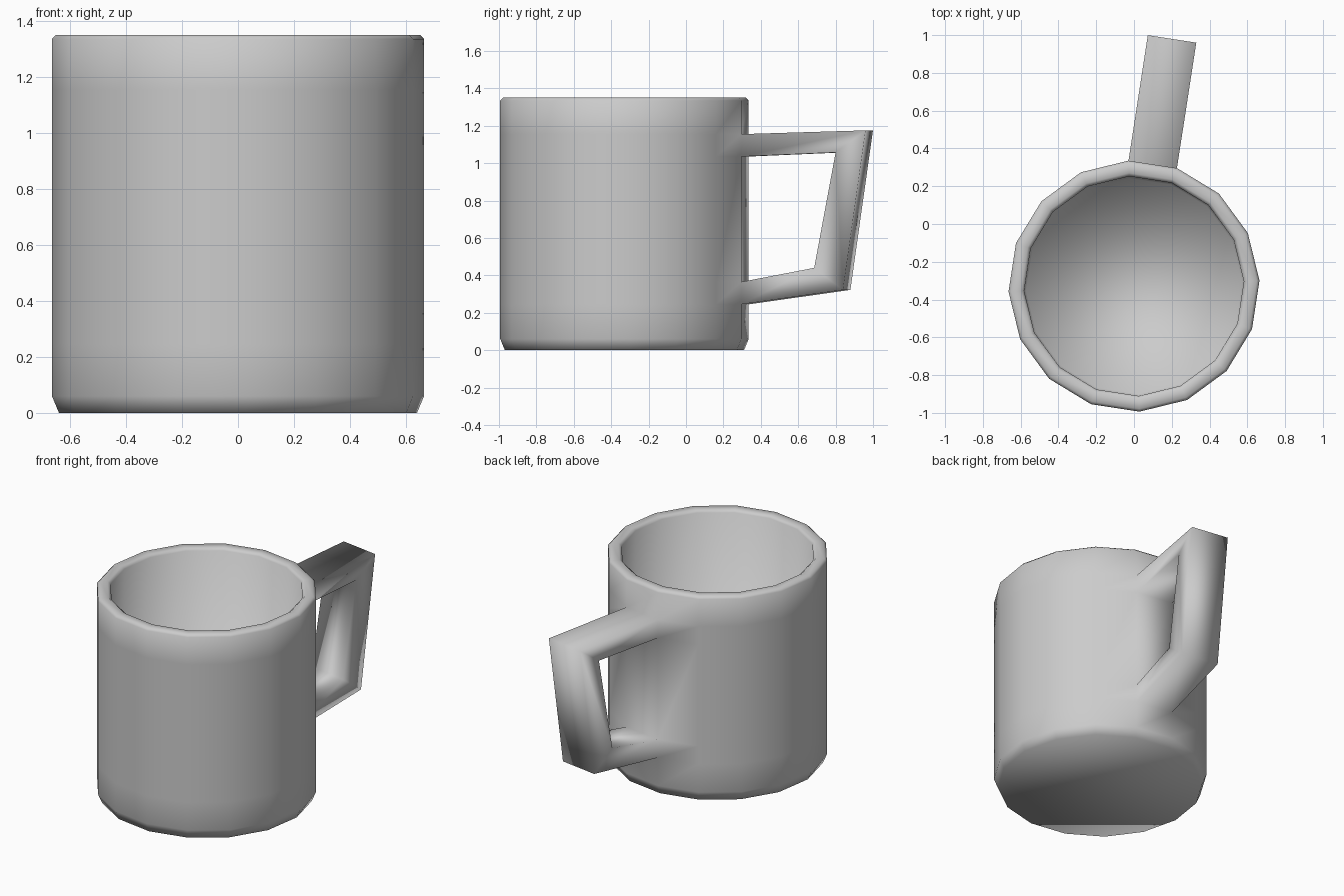
import bpy, bmesh, math
from mathutils import Vector

if "Cube" in bpy.data.objects:
    bpy.data.objects.remove(bpy.data.objects["Cube"])

SIDES = 16
CENTRE = Vector((0, -0.329, 0))
START = math.radians(2.5)

# Radius / height profile: underside, outer wall, rim, inner wall, floor
PROFILE = [(0.64, 0), (0.665, 0.06), (0.665, 0.245), (0.665, 0.365),
           (0.665, 1.035), (0.665, 1.155), (0.665, 1.335), (0.65, 1.35),
           (0.60, 1.35), (0.582, 1.335), (0.572, 0.08)]
LOW_ROOT, HIGH_ROOT = 2, 4      # profile bands the handle grows from
A, B = 3, 4                     # the two wall columns beside the handle

bm = bmesh.new()


def ring(r, z):
    return [bm.verts.new(CENTRE + Vector((r * math.cos(START + i * math.tau / SIDES),
                                          r * math.sin(START + i * math.tau / SIDES), z)))
            for i in range(SIDES)]


# Mug body, leaving two openings for the handle
rings = [ring(r, z) for r, z in PROFILE]
for k, (lo, hi) in enumerate(zip(rings, rings[1:])):
    for i in range(SIDES):
        if i == A and k in (LOW_ROOT, HIGH_ROOT):
            continue
        j = (i + 1) % SIDES
        bm.faces.new((lo[i], lo[j], hi[j], hi[i]))
bm.faces.new(rings[0][::-1])
bm.faces.new(rings[-1])

# Handle: a bent strip as wide as one wall panel, outer and inner paths
mid = START + (A + 0.5) * math.tau / SIDES
out = Vector((math.cos(mid), math.sin(mid), 0))


def pair(k, t, z):
    """Left and right corners at distance t out from the wall."""
    result = []
    for c in (A, B):
        p = rings[k][c].co + out * t
        p.z = z
        result.append(bm.verts.new(p))
    return result


def root(k):
    return [rings[k][A], rings[k][B]]


outer = [root(5), pair(5, 0.672, 1.175), pair(2, 0.55, 0.322), root(2)]
inner = [root(4), pair(4, 0.51, 1.057), pair(3, 0.394, 0.44), root(3)]
for k in range(3):
    o, p, n, m = outer[k], outer[k + 1], inner[k], inner[k + 1]
    bm.faces.new((o[0], o[1], p[1], p[0]))
    bm.faces.new((n[1], n[0], m[0], m[1]))
    bm.faces.new((o[1], n[1], m[1], p[1]))
    bm.faces.new((n[0], o[0], p[0], m[0]))

bmesh.ops.recalc_face_normals(bm, faces=bm.faces)
for f in bm.faces:
    f.smooth = True
mesh = bpy.data.meshes.new("mug")
bm.to_mesh(mesh)
bm.free()
mug = bpy.data.objects.new("mug", mesh)
bpy.context.collection.objects.link(mug)
